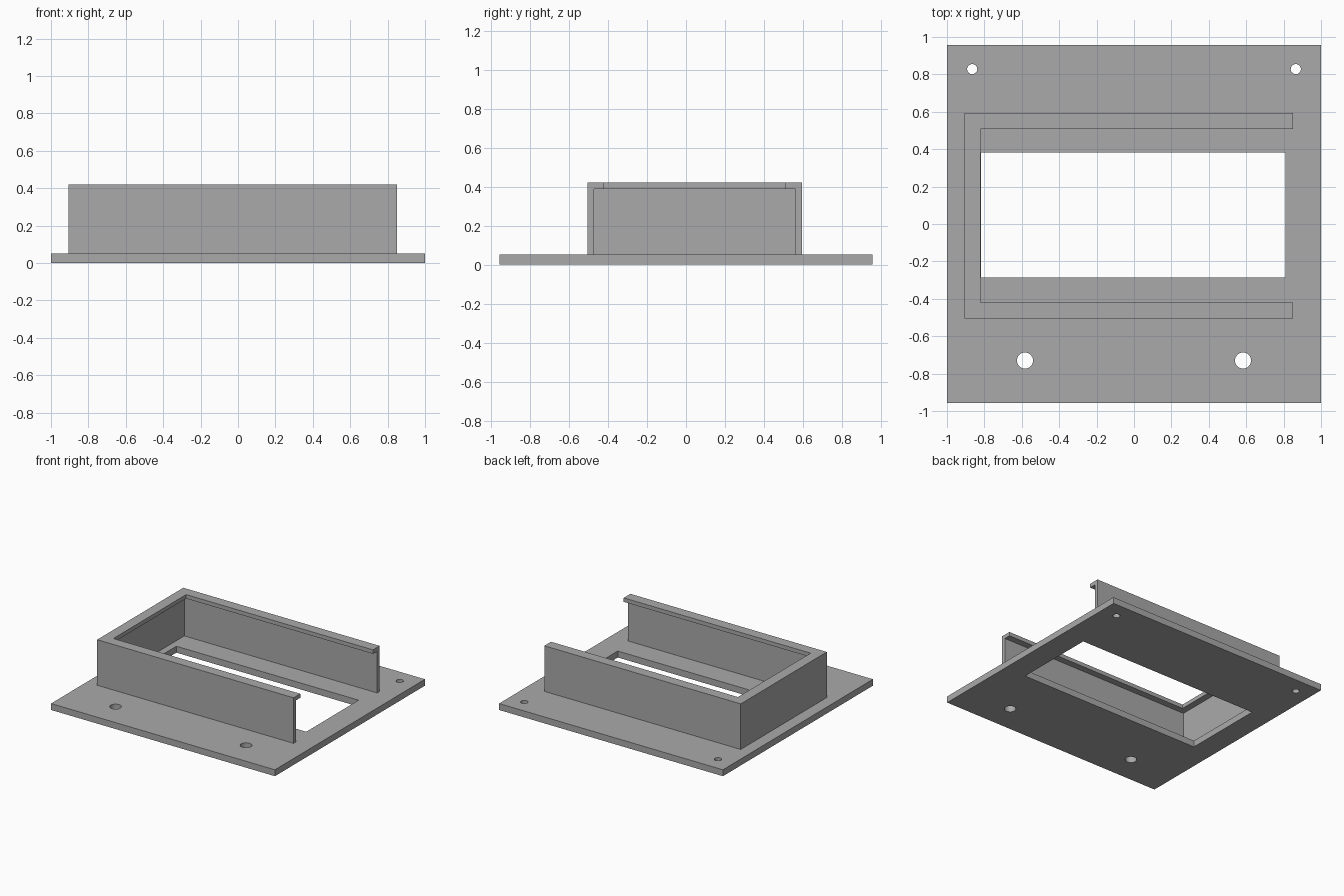
import bpy
import bmesh

cube = bpy.data.objects.get("Cube")
if cube:
    bpy.data.objects.remove(cube, do_unlink=True)

PLATE_TOP, LIP_BOTTOM, RIM_TOP = 0.052, 0.388, 0.42
WALL, LIP = 0.032, 0.085

grey = bpy.data.materials.new("plain_grey")
grey.use_nodes = True
colour = (0.4, 0.4, 0.4, 1)
grey.diffuse_color = colour
grey.node_tree.nodes["Principled BSDF"].inputs["Base Color"].default_value = colour


def finish(name, bm):
    bmesh.ops.recalc_face_normals(bm, faces=bm.faces)
    mesh = bpy.data.meshes.new(name)
    bm.to_mesh(mesh)
    bm.free()
    mesh.materials.append(grey)
    obj = bpy.data.objects.new(name, mesh)
    bpy.context.collection.objects.link(obj)
    return obj


def box(name, x0, x1, y0, y1, z0, z1):
    bm = bmesh.new()
    bmesh.ops.create_cube(bm, size=1)
    for v in bm.verts:
        v.co.x = x1 if v.co.x > 0 else x0
        v.co.y = y1 if v.co.y > 0 else y0
        v.co.z = z1 if v.co.z > 0 else z0
    return finish(name, bm)


def hole(name, x, y, radius):
    bm = bmesh.new()
    bmesh.ops.create_cone(bm, cap_ends=True, segments=32, radius1=radius,
                          radius2=radius, depth=1)
    bmesh.ops.translate(bm, verts=bm.verts, vec=(x, y, 0))
    return finish(name, bm)


# Base plate with a rectangular opening and four screw holes
plate = box("base_plate", -1, 1, -0.957, 0.957, 0, PLATE_TOP)
cutters = [box("opening_cutter", -0.818, 0.81, -0.286, 0.382, -1, 1)]
for side, label in ((-1, "right"), (1, "left")):
    cutters.append(hole(f"small_hole_cutter_{label}", side * 0.865, 0.828, 0.027))
    cutters.append(hole(f"large_hole_cutter_{label}", side * 0.583, -0.73, 0.043))
for cutter in cutters:
    mod = plate.modifiers.new(cutter.name, "BOOLEAN")
    mod.operation = "DIFFERENCE"
    mod.solver = "EXACT"
    mod.object = cutter
bpy.context.view_layer.objects.active = plate
for mod in list(plate.modifiers):
    bpy.ops.object.modifier_apply(modifier=mod.name)
for cutter in cutters:
    bpy.data.objects.remove(cutter, do_unlink=True)

# Three-sided wall: a lipped section swept round a U, open at one end
section = [(0, PLATE_TOP), (0, RIM_TOP), (LIP, RIM_TOP), (LIP, LIP_BOTTOM),
           (WALL, LIP_BOTTOM), (WALL, PLATE_TOP)]
X0, X1, Y0, Y1 = -0.905, 0.85, -0.504, 0.594
stations = [
    lambda d: (X1, Y0 + d),
    lambda d: (X0 + d, Y0 + d),
    lambda d: (X0 + d, Y1 - d),
    lambda d: (X1, Y1 - d),
]
bm = bmesh.new()
rings = [[bm.verts.new((*at(d), z)) for d, z in section] for at in stations]
for a, b in zip(rings, rings[1:]):
    for i in range(len(section)):
        j = (i + 1) % len(section)
        bm.faces.new((a[i], a[j], b[j], b[i]))
bm.faces.new(rings[0])
bm.faces.new(rings[-1])
finish("lipped_wall", bm)
